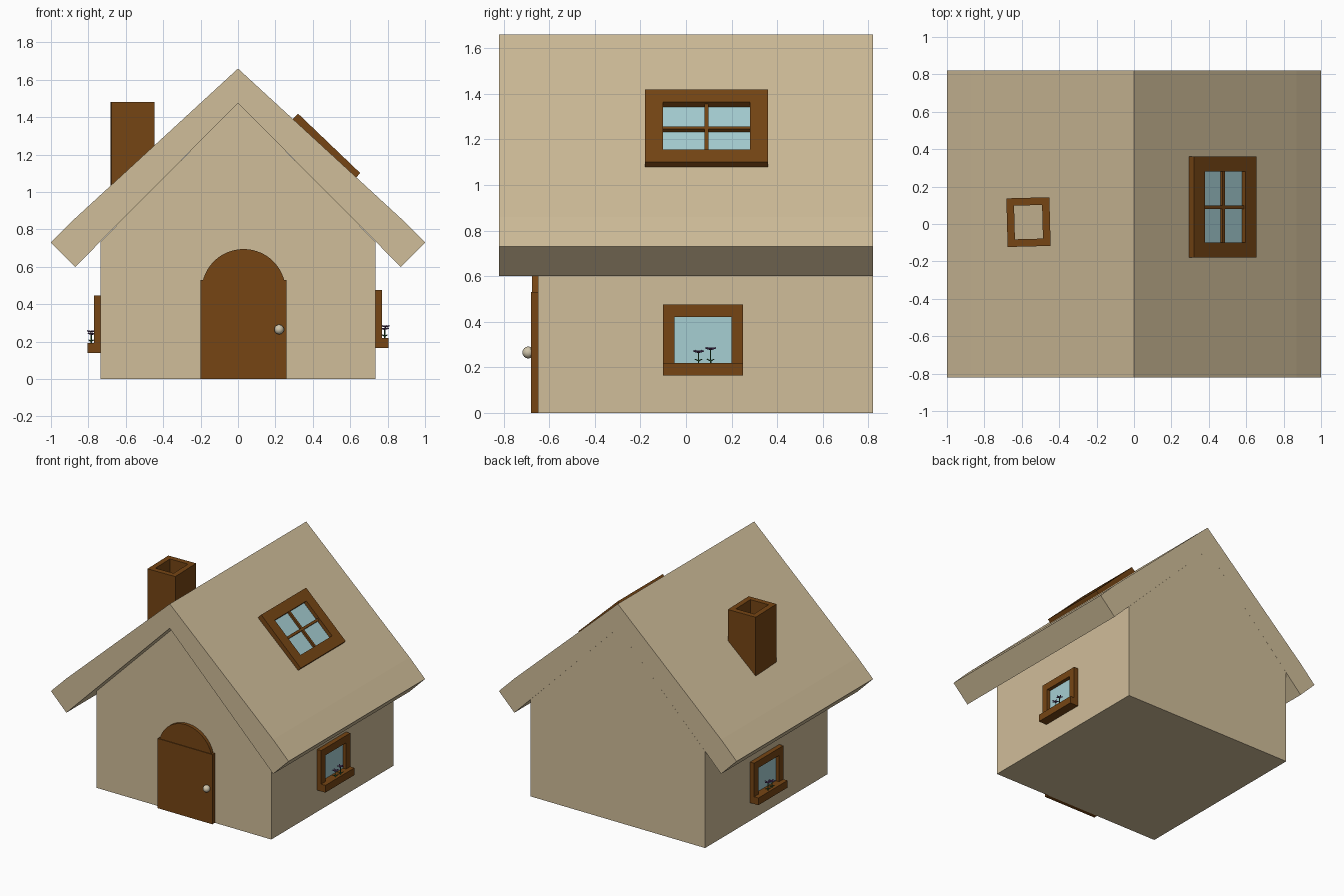
import bpy, bmesh, math
from mathutils import Matrix, Vector

if "Cube" in bpy.data.objects:
    bpy.data.objects.remove(bpy.data.objects["Cube"])


def material(name, rgb):
    m = bpy.data.materials.new(name)
    m.diffuse_color = (*rgb, 1)
    m.use_nodes = True
    m.node_tree.nodes["Principled BSDF"].inputs["Base Color"].default_value = m.diffuse_color
    return m


BEIGE = material("beige", (0.63, 0.51, 0.32))
BROWN = material("brown_wood", (0.18, 0.06, 0.007))
GLASS = material("pale_glass", (0.38, 0.62, 0.65))
CREAM = material("cream_knob", (0.62, 0.55, 0.40))
GREEN = material("stem_green", (0.03, 0.14, 0.04))
PURPLE = material("petal_purple", (0.12, 0.05, 0.17))


def finish(name, bm, mat, matrix=None):
    bmesh.ops.recalc_face_normals(bm, faces=bm.faces)
    mesh = bpy.data.meshes.new(name)
    bm.to_mesh(mesh)
    bm.free()
    mesh.materials.append(mat)
    ob = bpy.data.objects.new(name, mesh)
    bpy.context.collection.objects.link(ob)
    if matrix:
        ob.matrix_world = matrix
    return ob


def prism(name, profile, y0, y1, mat):
    """Extrude an x-z outline along y."""
    bm = bmesh.new()
    face = bm.faces.new([bm.verts.new((x, y0, z)) for x, z in profile])
    ext = bmesh.ops.extrude_face_region(bm, geom=[face])["geom"]
    bmesh.ops.translate(bm, vec=(0, y1 - y0, 0),
                        verts=[v for v in ext if isinstance(v, bmesh.types.BMVert)])
    return finish(name, bm, mat)


def boxes(name, spans, mat, matrix=None):
    """One object from several (x0, x1, y0, y1, z0, z1) boxes."""
    bm = bmesh.new()
    for x0, x1, y0, y1, z0, z1 in spans:
        m = Matrix.Translation(((x0 + x1) / 2, (y0 + y1) / 2, (z0 + z1) / 2))
        m = m @ Matrix.Diagonal((abs(x1 - x0), y1 - y0, z1 - z0, 1))
        bmesh.ops.create_cube(bm, size=1, matrix=m)
    return finish(name, bm, mat, matrix)


# House body and overhanging roof
prism("walls", [(-0.735, 0), (0.735, 0), (0.735, 0.735), (0, 1.475), (-0.735, 0.735)],
      -0.65, 0.82, BEIGE)
half = [(0.87, 0.60), (1.0, 0.73), (0.87, 0.86)]
prism("roof", [(0, 1.475)] + half + [(0, 1.66)] + [(-x, z) for x, z in reversed(half)],
      -0.82, 0.82, BEIGE)

# Door with a rounded top and a knob
boxes("door", [(-0.20, 0.26, -0.68, -0.645, 0, 0.53)], BROWN)
arc = [math.radians(a) for a in range(0, 181, 6)]
prism("door_arch", [(0.03 + 0.225 * math.cos(a), 0.47 + 0.225 * math.sin(a)) for a in arc],
      -0.675, -0.645, BROWN)
bm = bmesh.new()
bmesh.ops.create_uvsphere(bm, u_segments=20, v_segments=12, radius=0.026)
knob = finish("door_knob", bm, CREAM, Matrix.Translation((0.22, -0.692, 0.265)))
for p in knob.data.polygons:
    p.use_smooth = True

# Chimney: four walls around an open flue
boxes("chimney", [(-0.115, 0.115, -0.13, -0.09, 1.0, 1.48),
                  (-0.115, 0.115, 0.09, 0.13, 1.0, 1.48),
                  (-0.115, -0.075, -0.09, 0.09, 1.0, 1.48),
                  (0.075, 0.115, -0.09, 0.09, 1.0, 1.48)], BROWN,
      Matrix.Translation((-0.564, 0.01, 0)) @ Matrix.Rotation(math.radians(1.5), 4, 'Z'))

# Skylight lying on the right roof slope
slope = Matrix.Translation((0.4875, 0.09, 1.26)) @ Matrix.Rotation(math.radians(43.7), 4, 'Y')
boxes("skylight_frame", [(-0.23, -0.15, -0.27, 0.27, -0.045, 0),
                         (0.15, 0.23, -0.27, 0.27, -0.045, 0),
                         (-0.15, 0.15, -0.27, -0.19, -0.045, 0),
                         (-0.15, 0.15, 0.19, 0.27, -0.045, 0)], BROWN, slope)
boxes("skylight_bars", [(-0.15, 0.15, -0.009, 0.009, -0.035, -0.012),
                        (-0.009, 0.009, -0.19, 0.19, -0.035, -0.012)], BROWN, slope)
boxes("skylight_glass", [(-0.15, 0.15, -0.19, 0.19, -0.042, -0.028)], GLASS, slope)


def rod(bm, a, b, r):
    """Thin tapered rod between two points."""
    a, b = Vector(a), Vector(b)
    d = b - a
    m = Matrix.Translation((a + b) / 2) @ d.to_track_quat('Z', 'Y').to_matrix().to_4x4()
    bmesh.ops.create_cone(bm, cap_ends=True, segments=6, radius1=r, radius2=r * 0.7,
                          depth=d.length, matrix=m)


def flower(name, x, y, z, height):
    stem, head = bmesh.new(), bmesh.new()
    rod(stem, (x, y, z), (x, y, z + height), 0.003)
    for s in (-1, 1):
        rod(stem, (x, y, z + 0.008), (x + s * 0.012, y + s * 0.016, z + 0.016), 0.003)
    for i in range(5):
        a = math.tau * i / 5
        rod(head, (x, y, z + height),
            (x + 0.023 * math.cos(a), y + 0.023 * math.sin(a), z + height + 0.005), 0.005)
    finish(name + "_stem", stem, GREEN)
    finish(name + "_petals", head, PURPLE)


# Side windows with sill and flowers, one on each wall
for side, label, y, z in ((1, "right", -0.10, 0.165), (-1, "left", -0.07, 0.138)):
    wall, front, sill = side * 0.73, side * 0.77, side * 0.805
    boxes(label + "_window_frame", [(wall, front, y, y + 0.05, z + 0.055, z + 0.255),
                                    (wall, front, y + 0.30, y + 0.35, z + 0.055, z + 0.255),
                                    (wall, front, y, y + 0.35, z + 0.255, z + 0.31)], BROWN)
    boxes(label + "_window_sill", [(wall, sill, y, y + 0.35, z, z + 0.055)], BROWN)
    boxes(label + "_window_glass",
          [(wall, side * 0.742, y + 0.05, y + 0.30, z + 0.055, z + 0.255)], GLASS)
    flower(label + "_flower_short", side * 0.783, y + 0.155, z + 0.055, 0.047)
    flower(label + "_flower_tall", side * 0.787, y + 0.208, z + 0.055, 0.06)
